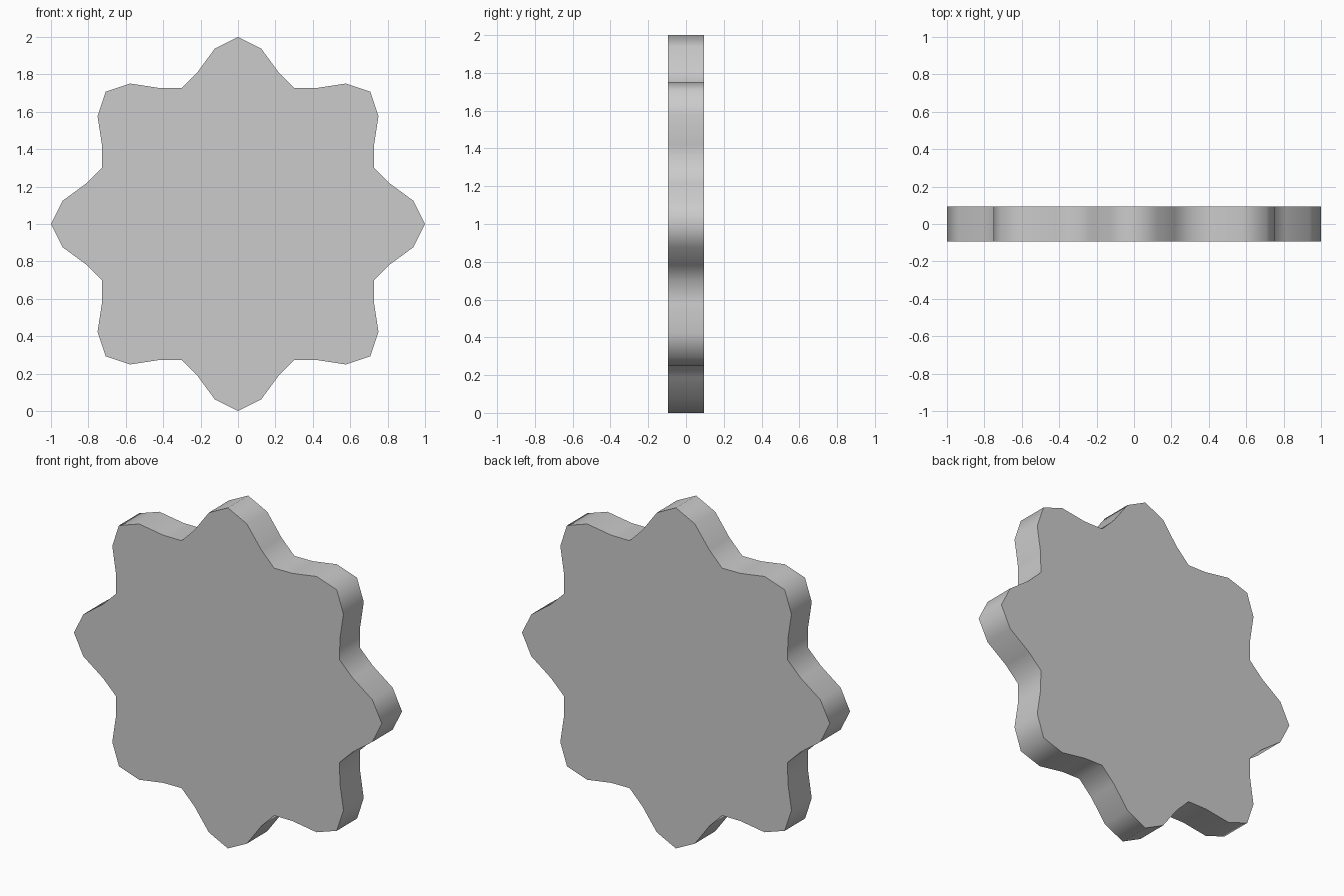
import bpy, bmesh
from math import sin, cos, pi, radians

if "Cube" in bpy.data.objects:
    bpy.data.objects.remove(bpy.data.objects["Cube"])

LOBES, STEPS = 8, 48          # eight lobes, six points each
MEAN, WAVE = 0.893, 0.107     # mean radius and wave height
HALF = 0.094                  # half thickness

# Wavy outline in the xz plane, standing on z = 0
bm = bmesh.new()
outline = []
for i in range(STEPS):
    a = 2 * pi * i / STEPS
    r = MEAN + WAVE * cos(LOBES * a)
    outline.append(bm.verts.new((r * sin(a), -HALF, 1 + r * cos(a))))
face = bm.faces.new(outline)

# Thicken towards the back
ext = bmesh.ops.extrude_face_region(bm, geom=[face], use_keep_orig=True)
back = [v for v in ext["geom"] if isinstance(v, bmesh.types.BMVert)]
bmesh.ops.translate(bm, verts=back, vec=(0, 2 * HALF, 0))
bmesh.ops.recalc_face_normals(bm, faces=bm.faces)

mesh = bpy.data.meshes.new("scalloped_disc")
bm.to_mesh(mesh)
bm.free()
disc = bpy.data.objects.new("scalloped_disc", mesh)
bpy.context.collection.objects.link(disc)

# Smooth rim with sharp front and back edges
bpy.context.view_layer.objects.active = disc
disc.select_set(True)
bpy.ops.object.shade_smooth_by_angle(angle=radians(60))
